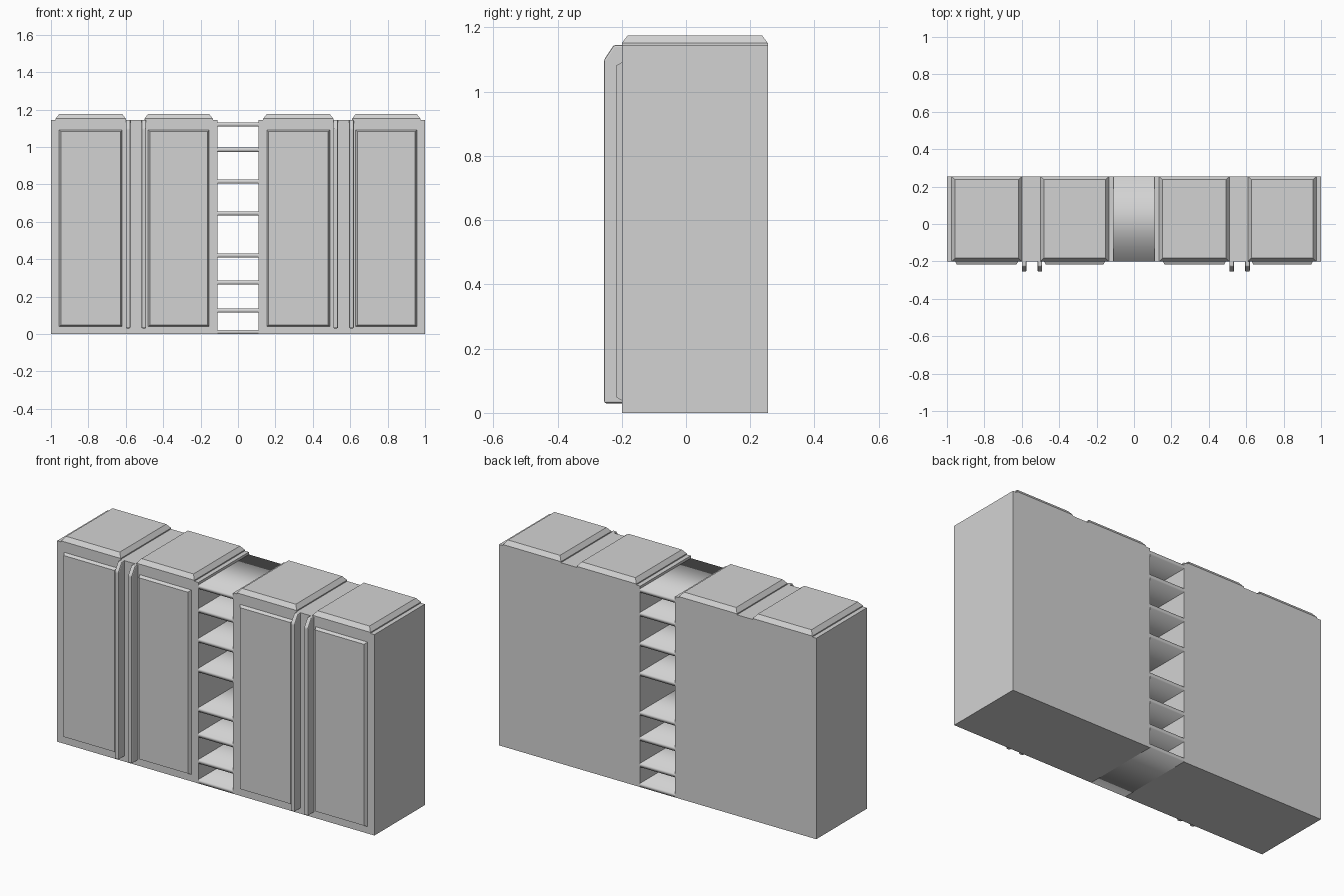
import bpy, bmesh
from mathutils import Vector

old = bpy.data.objects.get("Cube")
if old:
    bpy.data.objects.remove(old, do_unlink=True)

grey = bpy.data.materials.new("plain grey")
grey.use_nodes = True
grey.diffuse_color = (0.65, 0.65, 0.65, 1)
grey.node_tree.nodes["Principled BSDF"].inputs["Base Color"].default_value = grey.diffuse_color

FRONT, BACK, TOP = -0.2, 0.255, 1.145
GROOVE = 0.035
SHIFT = 1.11                                   # offset from one cabinet to the other
DOORS = [(-0.975, -0.60), (-0.50, -0.135)]     # x extents of the doors
DOOR_Z = (0.02, 1.11)


def finish(name, bm, smooth=False):
    bmesh.ops.recalc_face_normals(bm, faces=bm.faces)
    mesh = bpy.data.meshes.new(name)
    bm.to_mesh(mesh)
    bm.free()
    for p in mesh.polygons:
        p.use_smooth = smooth
    mesh.materials.append(grey)
    obj = bpy.data.objects.new(name, mesh)
    bpy.context.collection.objects.link(obj)
    return obj


def prism(name, base, along):
    """Extrude a closed outline along a vector."""
    bm = bmesh.new()
    face = bm.faces.new([bm.verts.new(p) for p in base])
    ext = bmesh.ops.extrude_face_region(bm, geom=[face], use_keep_orig=True)
    moved = [v for v in ext["geom"] if isinstance(v, bmesh.types.BMVert)]
    bmesh.ops.translate(bm, verts=moved, vec=along)
    return finish(name, bm)


def push(bm, faces, vec):
    """Extrude each face separately by a vector and return the caps."""
    caps = []
    for f in faces:
        ext = bmesh.ops.extrude_face_region(bm, geom=[f])["geom"]
        bmesh.ops.translate(bm, verts=[v for v in ext if isinstance(v, bmesh.types.BMVert)], vec=vec)
        caps += [g for g in ext if isinstance(g, bmesh.types.BMFace)]
    return caps


def cabinet(name, dx):
    bm = bmesh.new()
    bmesh.ops.create_cube(bm, size=1)
    lo, hi = Vector((-1 + dx, FRONT, 0)), Vector((-0.11 + dx, BACK, TOP))
    for v in bm.verts:
        v.co = (lo + hi) / 2 + v.co * (hi - lo)
    cuts = [((x + dx, 0, 0), (1, 0, 0)) for door in DOORS for x in door]
    cuts += [((0, 0, z), (0, 0, 1)) for z in DOOR_Z]
    for co, no in cuts:
        bmesh.ops.bisect_plane(bm, geom=bm.verts[:] + bm.edges[:] + bm.faces[:],
                               plane_co=co, plane_no=no)
    bm.normal_update()

    def in_door(f):
        return any(a < f.calc_center_median().x - dx < b for a, b in DOORS)

    fronts = [f for f in bm.faces if f.normal.y < -0.9 and in_door(f)
              and DOOR_Z[0] < f.calc_center_median().z < DOOR_Z[1]]
    tops = [f for f in bm.faces if f.normal.z > 0.9 and in_door(f)]
    # sunken groove with a raised, bevelled door panel
    caps = push(bm, fronts, (0, GROOVE, 0))
    bm.normal_update()
    bmesh.ops.inset_individual(bm, faces=caps, thickness=0.04, depth=0.052)
    # bevelled top panels
    caps = push(bm, tops, (0, 0, 0.006))
    bm.normal_update()
    bmesh.ops.inset_individual(bm, faces=caps, thickness=0.026, depth=0.024)
    finish(name, bm)


for side, dx in (("right", 0), ("left", SHIFT)):
    cabinet(side + "_cabinet", dx)

    # tall door pulls with a sloped top
    outline = [(-0.19, 0.03), (-0.255, 0.03), (-0.255, 1.1), (-0.225, TOP), (-0.19, TOP)]
    for n, x in enumerate((-0.60, -0.516)):
        pull = prism(f"{side}_door_pull_{n + 1}", [(x + dx, y, z) for y, z in outline], (0.025, 0, 0))
        bev = pull.modifiers.new("soft edges", "BEVEL")
        bev.width, bev.segments, bev.limit_method = 0.006, 2, "ANGLE"

    # lower fillers and tapered wedges in the door grooves
    for n, (inner, outer, s) in enumerate(((-0.60, -0.975, 1), (-0.50, -0.135, -1))):
        block = [(inner, 0.02), (inner - 0.022 * s, 0.02), (inner - 0.022 * s, 0.41), (inner, 0.41)]
        wedge = [(outer, 0.02), (outer + 0.022 * s, 0.42), (outer + 0.018 * s, 0.44), (outer, 0.46)]
        for label, shape in (("groove_filler", block), ("groove_wedge", wedge)):
            prism(f"{side}_{label}_{n + 1}", [(x + dx, FRONT, z) for x, z in shape], (0, GROOVE, 0))

# softly shaded shelves between the cabinets, open where they meet the walls
for n, z in enumerate((0.011, 0.125, 0.275, 0.42, 0.645, 0.815, 0.985, 1.12)):
    bm = bmesh.new()
    ring = [(FRONT, z - 0.011), (BACK, z - 0.011), (BACK, z + 0.011), (FRONT, z + 0.011)]
    a, b = [[bm.verts.new((x, y, h)) for y, h in ring] for x in (-0.11, 0.11)]
    for i in range(4):
        j = (i + 1) % 4
        bm.faces.new((a[i], a[j], b[j], b[i]))
    finish(f"shelf_{n + 1}", bm, smooth=True)
